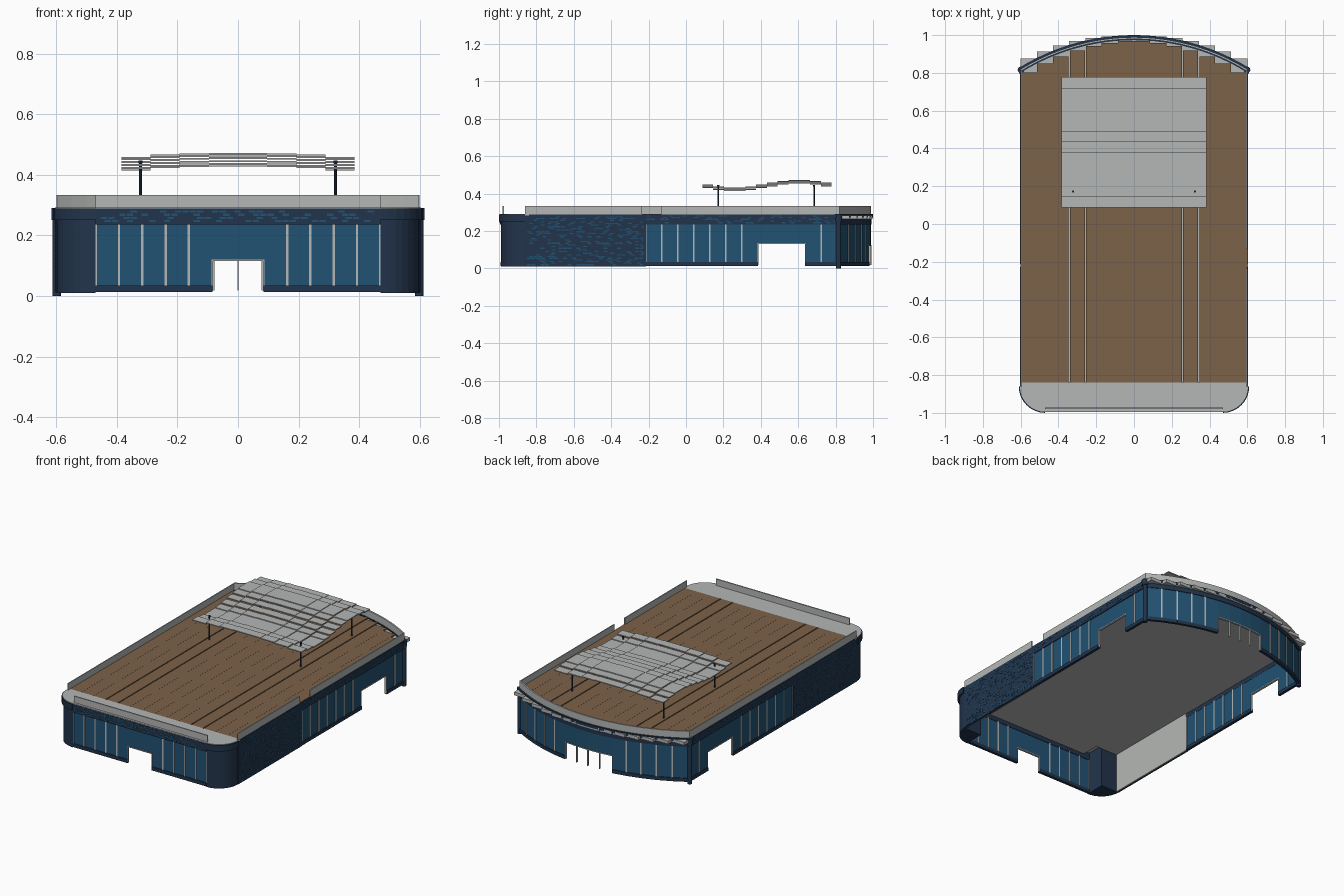
import bpy, bmesh, math, random
from mathutils import Vector

if "Cube" in bpy.data.objects:
    bpy.data.objects.remove(bpy.data.objects["Cube"])
random.seed(4)


def material(name, rgb):
    m = bpy.data.materials.new(name)
    m.use_nodes = True
    m.diffuse_color = (*rgb, 1)
    m.node_tree.nodes["Principled BSDF"].inputs["Base Color"].default_value = (*rgb, 1)
    return m


GREY = material("light grey", (0.46, 0.475, 0.465))
BROWN = material("deck brown", (0.2, 0.122, 0.065))
BLUE = material("glass blue", (0.016, 0.085, 0.17))
NAVY = material("navy", (0.016, 0.034, 0.07))


class Part:
    """Collects simple solids into one object."""

    def __init__(self, name, mat):
        self.name, self.mat, self.bm = name, mat, bmesh.new()

    def prism(self, pts, z0, z1):
        low = [self.bm.verts.new((x, y, z0)) for x, y in pts]
        top = [self.bm.verts.new((x, y, z1)) for x, y in pts]
        self.bm.faces.new(low[::-1])
        self.bm.faces.new(top)
        n = len(pts)
        for i in range(n):
            j = (i + 1) % n
            self.bm.faces.new((low[i], low[j], top[j], top[i]))

    def box(self, x0, x1, y0, y1, z0, z1):
        self.prism([(x0, y0), (x1, y0), (x1, y1), (x0, y1)], z0, z1)

    def bar(self, a, b, thick, z0, z1):
        a, b = Vector(a), Vector(b)
        d = (b - a).normalized()
        n = Vector((-d.y, d.x)) * thick / 2
        self.prism([a - n, b - n, b + n, a + n], z0, z1)

    def cylinder(self, x, y, r, z0, z1, n=12):
        turn = [2 * math.pi * i / n for i in range(n)]
        self.prism([(x + r * math.cos(t), y + r * math.sin(t)) for t in turn], z0, z1)

    def done(self):
        bmesh.ops.recalc_face_normals(self.bm, faces=self.bm.faces[:])
        mesh = bpy.data.meshes.new(self.name)
        self.bm.to_mesh(mesh)
        self.bm.free()
        mesh.materials.append(self.mat)
        ob = bpy.data.objects.new(self.name, mesh)
        bpy.context.collection.objects.link(ob)


# Bowed back wall: circle through the two back corners
RADIUS, CENTRE = 1.144, -0.159


def bow(x, extra=0.0):
    return CENTRE + math.sqrt((RADIUS + extra) ** 2 - x * x)


def bow_band(part, half, inner, outer, z0, z1, n=24):
    xs = [-half + 2 * half * i / n for i in range(n + 1)]
    part.prism([(x, bow(x, outer)) for x in xs] + [(x, bow(x, inner)) for x in xs[::-1]], z0, z1)


SILL, HEAD = 0.018, 0.24


def glazing(name, pts, doors, door_top):
    """Glass wall along points; the bays listed in doors are open below."""
    glass, frame, sill = Part(name + "_glass", BLUE), Part(name + "_mullions", GREY), Part(name + "_sill", NAVY)
    for i, (a, b) in enumerate(zip(pts, pts[1:])):
        a, b = Vector(a), Vector(b)
        d = (b - a).normalized() * 0.004
        if i in doors:
            glass.bar(a, b, 0.008, door_top, HEAD)
            frame.bar(a, b, 0.014, door_top - 0.005, door_top)
            for e in (a, b):
                frame.bar(e - d / 2, e + d / 2, 0.012, SILL, door_top)
        else:
            glass.bar(a, b, 0.008, SILL, HEAD)
            sill.bar(a, b, 0.018, SILL - 0.005, 0.035)
            for e, neighbour in ((a, i - 1), (b, i + 1)):
                if neighbour not in doors:
                    frame.bar(e - d, e + d, 0.014, SILL + 0.017, HEAD)
    for p in (glass, frame, sill):
        p.done()


def bricks(part, a, b, thick, z0, z1, rows, length, chance):
    """Random raised bricks in courses along a wall face."""
    a, b = Vector(a), Vector(b)
    n, h = int((b - a).length / length), (z1 - z0) / rows
    for r in range(rows):
        for i in range(n):
            if random.random() < chance:
                s = (i + 0.5 * (r % 2)) / n
                z = z0 + r * h
                part.bar(a.lerp(b, s), a.lerp(b, min(1, s + 0.85 / n)), thick, z + 0.15 * h, z + 0.85 * h)


# Front glass wall with door gap
xs = [0.085 + 0.077 * i for i in range(6)]
glazing("front", [(-x, -0.982) for x in xs[::-1]] + [(x, -0.982) for x in xs], {5}, 0.12)

# Side glass walls
ys = [-0.215 + 0.0857 * i for i in range(8)] + [0.637, 0.722, 0.808]
for side, s in (("left", 1), ("right", -1)):
    glazing(side, [(s * 0.594, y) for y in ys], {7}, 0.135)

# Bowed back glass wall with a wide four-bay opening
xs = [0.08] + [0.165 + 0.0865 * i for i in range(6)]
xs = [-x for x in xs[::-1]] + [0] + xs
glazing("back", [(x, bow(x)) for x in xs], {5, 6, 7, 8}, 0.125)

# Brick walls, friezes and their blue bricks
wall, lining = Part("brick_walls", NAVY), Part("wall_lining", GREY)
frieze, blue = Part("frieze", NAVY), Part("blue_bricks", BLUE)
for s in (1, -1):
    x = s * 0.596
    wall.bar((x, -0.86), (x, -0.215), 0.012, 0.01, 0.288)
    lining.bar((x - s * 0.009, -0.86), (x - s * 0.009, -0.215), 0.006, 0.01, 0.264)
    bricks(blue, (x + s * 0.005, -0.85), (x + s * 0.005, -0.225), 0.005, 0.015, 0.28, 30, 0.024, 0.3)
    frieze.bar((x, -0.215), (x, 0.81), 0.014, 0.236, 0.288)
    bricks(blue, (x + s * 0.006, -0.21), (x + s * 0.006, 0.8), 0.005, 0.24, 0.285, 5, 0.024, 0.3)
frieze.bar((-0.47, -0.985), (0.47, -0.985), 0.02, 0.236, 0.288)
bricks(blue, (-0.465, -0.994), (0.465, -0.994), 0.005, 0.242, 0.284, 4, 0.024, 0.4)
bow_band(frieze, 0.6, -0.008, 0.008, 0.236, 0.272)
for p in (wall, lining, frieze, blue):
    p.done()


# Rounded front corners
def corner(s, r):
    turn = [-math.pi / 2 * i / 8 for i in range(9)]
    return [(s * 0.47, -0.86)] + [(s * (0.47 + r * math.cos(t)), -0.86 + r * math.sin(t)) for t in turn]


pillars = Part("front_corners", NAVY)
for s in (1, -1):
    pillars.prism(corner(s, 0.13), 0.01, 0.25)
    pillars.prism(corner(s, 0.14), 0.25, 0.289)
pillars.done()

# Back corner columns
columns = Part("back_columns", NAVY)
for s in (1, -1):
    columns.cylinder(s * 0.598, 0.816, 0.014, 0, 0.25)
    columns.cylinder(s * 0.598, 0.816, 0.018, 0.25, 0.29)
columns.done()

# Roof slab and deck boards in strips, stepped along the bowed edge
slab, deck = Part("roof_slab", GREY), Part("deck_boards", BROWN)
w = 0.6 / 7
for i in range(-7, 7):
    x0, x1 = i * w, (i + 1) * w
    near, far = min(abs(x0), abs(x1)), max(abs(x0), abs(x1))
    front = -0.975 if far < 0.45 else -0.86
    slab.box(x0, x1, front, bow(near) + 0.012, 0.264, 0.284)
    g0 = 0.003 if abs(i) in (3, 4) else 0.0003
    g1 = 0.003 if abs(i + 1) in (3, 4) else 0.0003
    deck.box(x0 + g0, x1 - g1, -0.84, bow(far) - 0.014, 0.284, 0.292)
slab.done()
deck.done()

# Grey front roof edge with rounded corners
edge = Part("front_roof_edge", GREY)
outline = corner(1, 0.134)[1:] + corner(-1, 0.134)[:0:-1]
edge.prism(outline + [(-0.604, -0.84), (0.604, -0.84)], 0.284, 0.292)
edge.done()

# Bowed cornice
cornice = Part("back_cornice", NAVY)
bow_band(cornice, 0.61, -0.012, 0.015, 0.272, 0.29)
cornice.done()

# Parapets: one side has a gap
parapet = Part("parapets", GREY)
parapet.box(-0.47, 0.47, -0.98, -0.972, 0.29, 0.333)
parapet.box(-0.6, -0.594, -0.86, 0.81, 0.286, 0.333)
parapet.box(0.594, 0.6, -0.86, -0.235, 0.286, 0.333)
parapet.box(0.594, 0.6, -0.13, 0.81, 0.286, 0.333)
bow_band(parapet, 0.6, -0.006, 0.004, 0.288, 0.333)
parapet.done()

# Wavy canopy of flat panels
canopy = Part("canopy", GREY)
cw, cl = 0.77 / 8, 0.69 / 12
drop = (0, 0.002, 0.006, 0.013)
for i in range(8):
    x0 = -0.385 + i * cw
    lower = drop[int(abs(i - 3.5))]
    for j in range(12):
        y0 = 0.088 + j * cl
        z = 0.453 - 0.02 * math.sin(2 * math.pi * (j + 0.5) / 12) - lower
        canopy.box(x0, x0 + cw, y0, y0 + cl, z - 0.006, z)
canopy.done()

# Canopy posts
poles = Part("canopy_posts", NAVY)
for x in (-0.322, 0.322):
    for y in (0.172, 0.685):
        poles.cylinder(x, y, 0.0045, 0.288, 0.447, 8)
        poles.cylinder(x, y, 0.006, 0.438, 0.447, 8)
poles.done()
